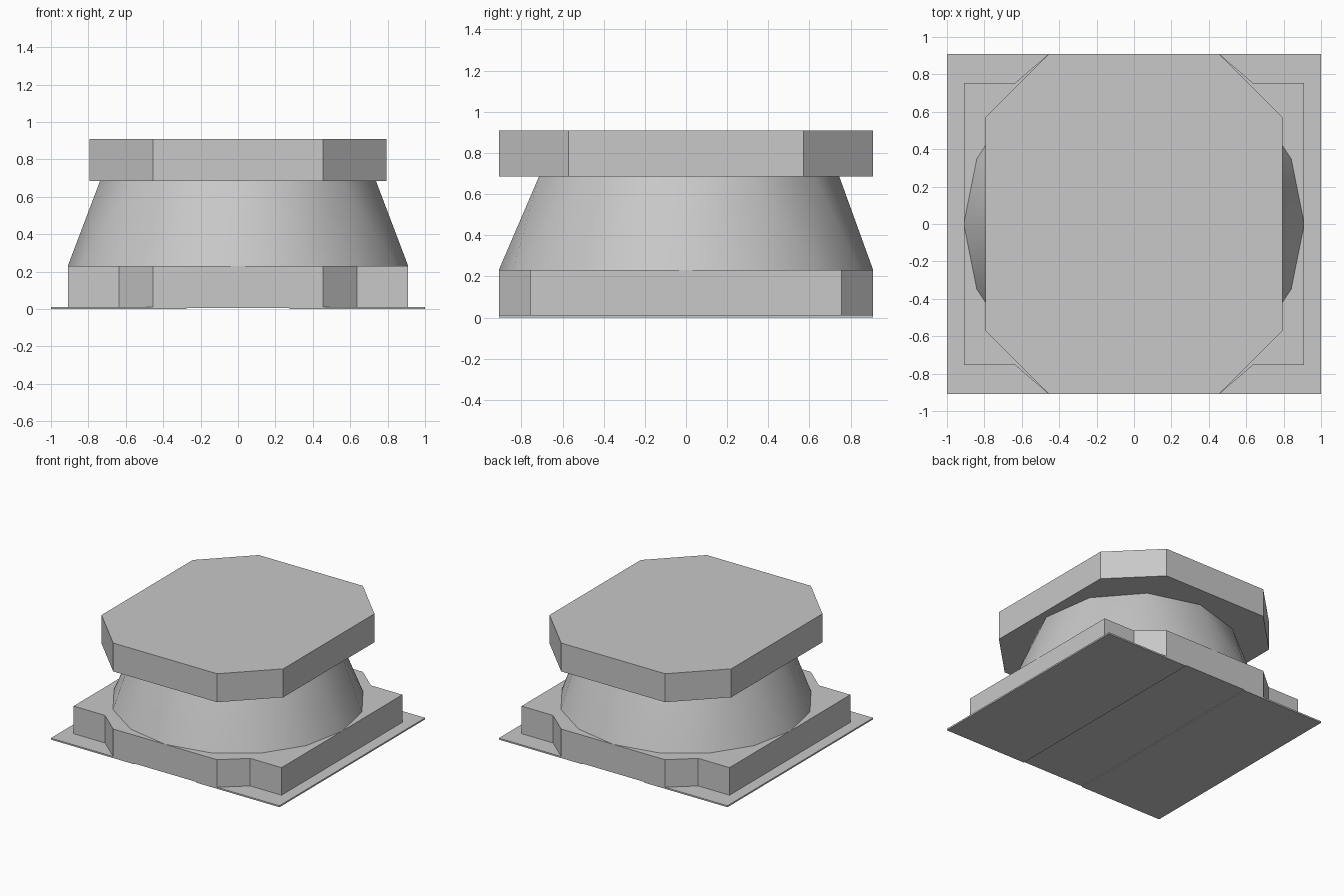
import bpy, bmesh, math

cube = bpy.data.objects.get("Cube")
if cube:
    bpy.data.objects.remove(cube, do_unlink=True)

grey = bpy.data.materials.new("plain_grey")
grey.use_nodes = True
colour = (0.58, 0.58, 0.58, 1)
grey.diffuse_color = colour
grey.node_tree.nodes["Principled BSDF"].inputs["Base Color"].default_value = colour


def add_object(name, bm):
    bmesh.ops.recalc_face_normals(bm, faces=bm.faces)
    mesh = bpy.data.meshes.new(name)
    bm.to_mesh(mesh)
    bm.free()
    mesh.materials.append(grey)
    obj = bpy.data.objects.new(name, mesh)
    bpy.context.collection.objects.link(obj)
    return obj


def prism(name, outline, bottom, top):
    bm = bmesh.new()
    face = bm.faces.new([bm.verts.new((x, y, bottom)) for x, y in outline])
    extruded = bmesh.ops.extrude_face_region(bm, geom=[face], use_keep_orig=True)["geom"]
    verts = [v for v in extruded if isinstance(v, bmesh.types.BMVert)]
    bmesh.ops.translate(bm, verts=verts, vec=(0, 0, top - bottom))
    return add_object(name, bm)


def four_way(quarter):
    # Mirror one corner's outline into all four corners
    back = quarter + [(-x, y) for x, y in reversed(quarter)]
    return back + [(x, -y) for x, y in reversed(back)]


# Thin contact pads under the base
for name, side in (("left_pad", 1), ("right_pad", -1)):
    inner, outer = side * 0.275, side
    prism(name, [(inner, -0.91), (outer, -0.91), (outer, 0.91), (inner, 0.91)], 0, 0.012)

# Base slab with notched corners
prism("base_slab", four_way([(0.91, 0.755), (0.635, 0.755), (0.455, 0.91)]), 0.006, 0.23)

# Tapered core: sixteen-sided foot lofted to an eleven-sided head
bm = bmesh.new()
for sides, radius, z in ((16, 0.91, 0.23), (11, 0.745, 0.685)):
    for i in range(sides):
        a = math.pi / 2 + math.tau * i / sides
        bm.verts.new((radius * math.cos(a), radius * math.sin(a), z))
bmesh.ops.convex_hull(bm, input=bm.verts)
core = add_object("tapered_core", bm)
bpy.ops.object.select_all(action="DESELECT")
core.select_set(True)
bpy.context.view_layer.objects.active = core
bpy.ops.object.shade_smooth_by_angle(angle=math.radians(40))

# Top slab with chamfered corners
prism("top_slab", four_way([(0.795, 0.57), (0.455, 0.91)]), 0.685, 0.91)
